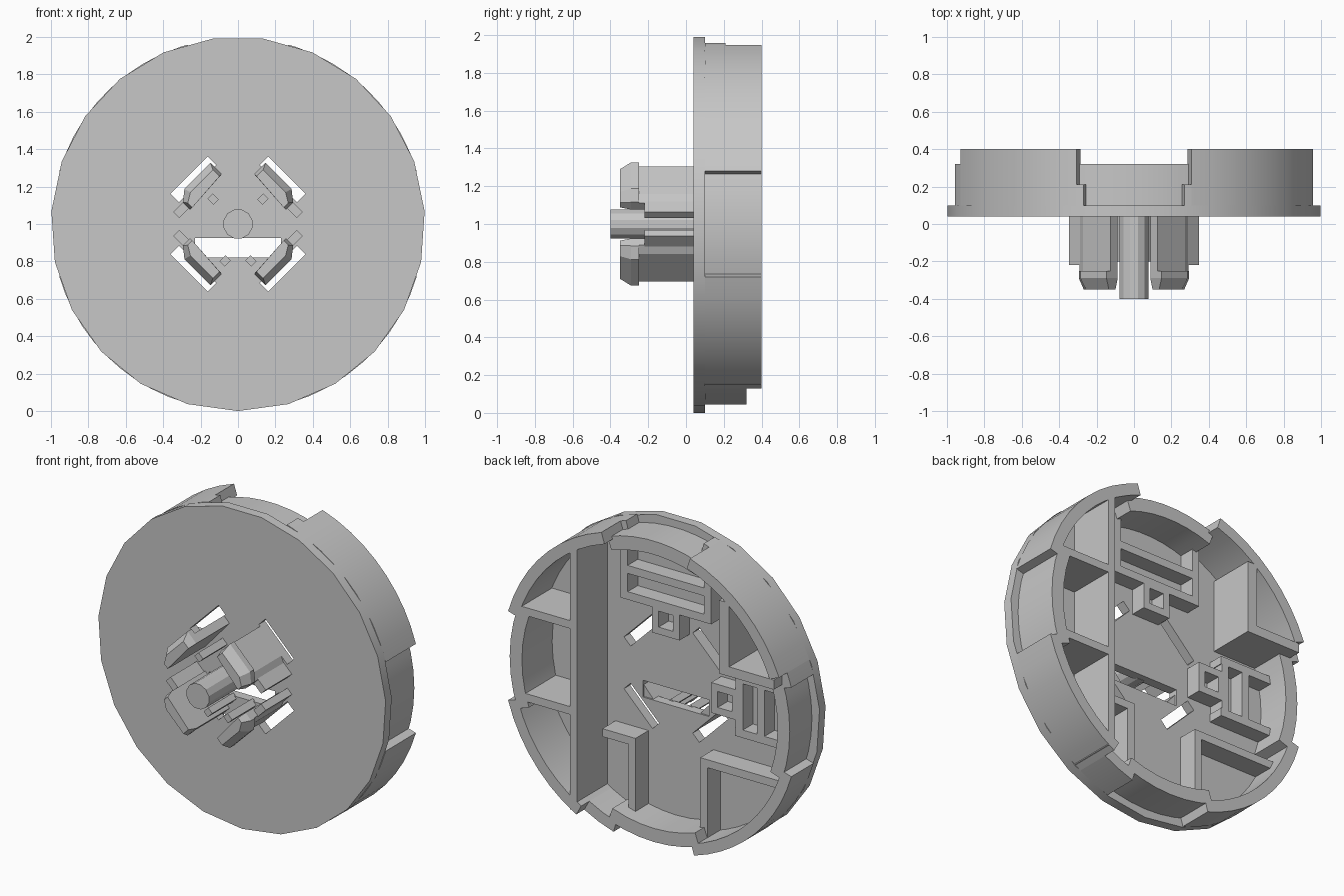
import bpy, bmesh, math

cube = bpy.data.objects.get("Cube")
if cube:
    bpy.data.objects.remove(cube, do_unlink=True)

grey = bpy.data.materials.new("plain grey")
grey.use_nodes = True
colour = (0.57, 0.57, 0.57, 1)
grey.diffuse_color = colour
grey.node_tree.nodes["Principled BSDF"].inputs["Base Color"].default_value = colour

FLOOR, MIDDLE, BACK = 0.10, 0.32, 0.40


def build(name, prisms, smooth=True):
    """One object from prisms (near outline, y0, y1, far outline), outlines in x and height from centre."""
    bm = bmesh.new()
    for near, y0, y1, far in prisms:
        a = [bm.verts.new((x, y0, z + 1)) for x, z in near]
        b = [bm.verts.new((x, y1, z + 1)) for x, z in far or near]
        n = len(a)
        faces = [bm.faces.new(a), bm.faces.new(b[::-1])]
        for i in range(n):
            j = (i + 1) % n
            faces.append(bm.faces.new((a[j], a[i], b[i], b[j])))
        bmesh.ops.recalc_face_normals(bm, faces=faces)
    mesh = bpy.data.meshes.new(name)
    bm.to_mesh(mesh)
    bm.free()
    mesh.materials.append(grey)
    obj = bpy.data.objects.new(name, mesh)
    bpy.context.collection.objects.link(obj)
    if smooth:
        bpy.ops.object.select_all(action="DESELECT")
        obj.select_set(True)
        bpy.context.view_layer.objects.active = obj
        bpy.ops.object.shade_smooth_by_angle(angle=math.radians(25))
    return obj


def box(x0, x1, z0, z1, y0=FLOOR, y1=BACK):
    return ([(x0, z0), (x1, z0), (x1, z1), (x0, z1)], y0, y1, None)


def polar(r, deg):
    return (r * math.cos(math.radians(deg)), r * math.sin(math.radians(deg)))


def arc(r0, r1, a0, a1, y0=FLOOR, y1=BACK):
    n = max(2, round((a1 - a0) / 6))
    angles = [a0 + (a1 - a0) * i / n for i in range(n + 1)]
    outline = [polar(r1, a) for a in angles] + [polar(r0, a) for a in reversed(angles)]
    return (outline, y0, y1, None)


def ngon(r, sides, start):
    return [polar(r, start + 360 * i / sides) for i in range(sides)]


def diagonal(points, sx, sz):
    """Turn (sideways, outward) points onto one of the four diagonals."""
    s = math.sqrt(0.5)
    return [(sx * s * (v + u), sz * s * (v - u)) for u, v in points]


def rect(u0, u1, v0, v1):
    return [(u0, v0), (u1, v0), (u1, v1), (u0, v1)]


corners = [(sx, sz) for sx in (1, -1) for sz in (1, -1)]

# Front disc with a slot behind each clip and one under the peg
disc = build("front_disc", [(ngon(1.0, 23, -90), 0.04, FLOOR, None)])
cuts = [box(-0.23, 0.23, -0.18, -0.075, -0.1, 0.3)]
cuts += [(diagonal(rect(-0.14, 0.14, 0.305, 0.37), *c), -0.1, 0.3, None) for c in corners]
cutter = build("slot_cutter", cuts, smooth=False)
cutter.hide_render = True
slots = disc.modifiers.new("slots", "BOOLEAN")
slots.operation = "DIFFERENCE"
slots.solver = "EXACT"
slots.object = cutter
bpy.context.view_layer.objects.active = disc
bpy.ops.object.modifier_apply(modifier="slots")
bpy.data.objects.remove(cutter, do_unlink=True)

# Thin rim, flush with the disc: tall sectors, and a lower stretch round one bottom corner
IN, OUT = 0.925, 0.996
build("rim", [arc(IN, OUT, 16.3, 72), arc(IN, OUT, 108, 158.5), arc(IN, OUT, 299, 343.7),
              arc(IN, OUT, 158.5, 163.7, FLOOR, MIDDLE),
              arc(IN, OUT, 196.3, 253.7, FLOOR, MIDDLE),
              arc(IN, OUT, 286.3, 299, FLOOR, MIDDLE)])
build("top_rim_ends", [arc(IN, OUT, 72, 74.3, FLOOR, 0.21), arc(IN, OUT, 105.7, 108, FLOOR, 0.21)])

# Walls set slightly inward behind the four outside recesses
for name, mid, half, top in (("right", 0, 19.5, BACK), ("top", 90, 20, MIDDLE),
                             ("left", 180, 19.5, MIDDLE), ("bottom", 270, 19.5, MIDDLE)):
    build(name + "_recess_wall", [arc(0.86, 0.945, mid - half, mid + half, FLOOR, top)])

# Tall chord wall with two ribs out to the rim
build("chord_wall", [box(0.477, 0.526, -0.85, 0.80)])
build("chord_ribs", [box(0.52, 0.89, z - 0.025, z + 0.025) for z in (0.31, -0.23)])

# Tall corner compartment
build("corner_compartment", [box(-0.58, -0.51, 0.28, 0.74), box(-0.89, -0.51, 0.28, 0.34)])

# Low angle walls
build("low_wall_left", [box(-0.31, -0.26, -0.89, -0.38, FLOOR, 0.23),
                        box(-0.84, -0.26, -0.43, -0.38, FLOOR, 0.23)])
build("low_wall_right", [box(0.19, 0.24, -0.87, -0.38, FLOOR, 0.23),
                         box(0.19, 0.42, -0.43, -0.38, FLOOR, 0.23)])

# Rail frames and small square sockets
low = (FLOOR, 0.20)
build("top_frame", [box(x - 0.025, x + 0.025, 0.46, 0.86, *low) for x in (-0.29, 0.29)]
      + [box(-0.29, 0.29, z - 0.025, z + 0.025, *low) for z in (0.485, 0.65)])
build("side_frame", [box(-0.87, -0.48, z - 0.025, z + 0.025, *low) for z in (-0.17, 0.17)]
      + [box(x - 0.025, x + 0.025, -0.17, 0.17, *low) for x in (-0.51, -0.66)])


def socket(name, x, z, w=0.095, t=0.045):
    build(name, [box(x - w, x + w, z + w - t, z + w, *low), box(x - w, x + w, z - w, z - w + t, *low),
                 box(x - w, x - w + t, z - w + t, z + w - t, *low),
                 box(x + w - t, x + w, z - w + t, z + w - t, *low)])


socket("top_socket", 0, 0.395)
socket("side_socket", -0.41, 0)

# Central peg
build("centre_peg", [(ngon(0.08, 12, 15), -0.40, 0.06, None)])

# Four spring clips with hooked ends, side tabs and inner posts
for sx, sz in corners:
    def part(outline, y0, y1, far=None):
        return (diagonal(outline, sx, sz), y0, y1, diagonal(far, sx, sz) if far else None)

    body = [(-0.127, 0.25), (0.127, 0.235), (0.127, 0.285), (0.08, 0.305), (-0.127, 0.305)]
    hook = [(-0.127, 0.25), (0.127, 0.235), (0.127, 0.29), (0.07, 0.335), (-0.127, 0.335)]
    tip = [(-0.11, 0.25), (0.11, 0.235), (0.11, 0.27), (0.06, 0.30), (-0.11, 0.30)]
    post = 0 if sz > 0 else -0.09
    name = "clip_" + ("upper_" if sz > 0 else "lower_") + ("left" if sx > 0 else "right")
    build(name, [part(body, -0.25, 0.09), part(hook, -0.29, -0.25), part(tip, -0.35, -0.29, hook),
                 part(rect(0.12, 0.2, 0.245, 0.29), -0.22, 0.05),
                 part(rect(post - 0.02, post + 0.02, 0.165, 0.21), -0.2, 0.05)], smooth=False)
